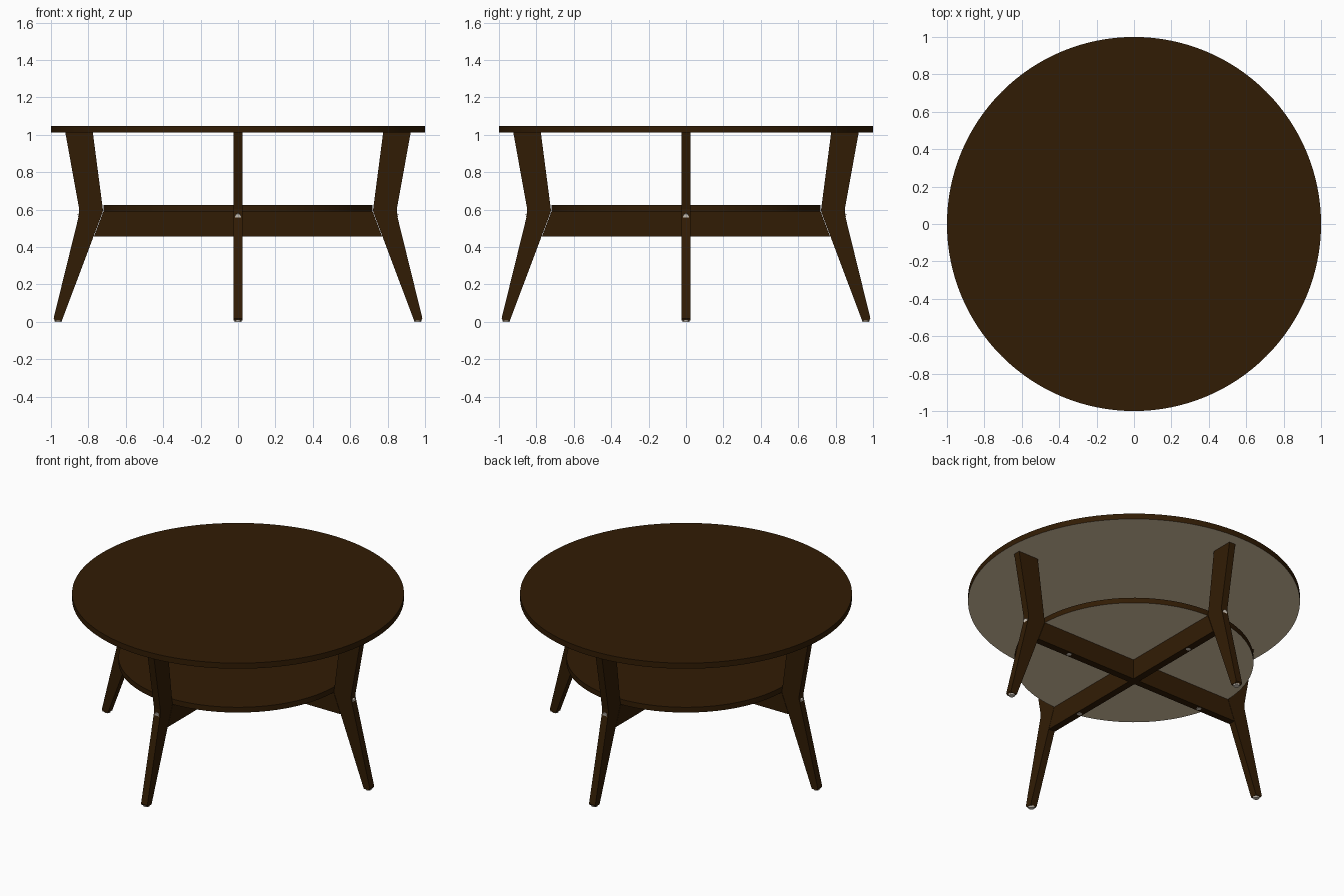
import bpy, bmesh, math
from mathutils import Matrix

if "Cube" in bpy.data.objects:
    bpy.data.objects.remove(bpy.data.objects["Cube"])


def material(name, rgb):
    m = bpy.data.materials.new(name)
    m.diffuse_color = (*rgb, 1)
    m.use_nodes = True
    m.node_tree.nodes["Principled BSDF"].inputs["Base Color"].default_value = m.diffuse_color
    return m


WOOD = material("dark_brown_wood", (0.031, 0.0115, 0.0013))
UNDER = material("raw_board_underside", (0.72, 0.59, 0.40))
METAL = material("light_metal", (0.72, 0.65, 0.56))


def finish(name, bm, mats, smooth=False):
    bmesh.ops.recalc_face_normals(bm, faces=bm.faces)
    me = bpy.data.meshes.new(name)
    bm.to_mesh(me)
    bm.free()
    ob = bpy.data.objects.new(name, me)
    bpy.context.collection.objects.link(ob)
    for m in mats:
        me.materials.append(m)
    if smooth:
        bpy.context.view_layer.objects.active = ob
        ob.select_set(True)
        bpy.ops.object.shade_smooth_by_angle(angle=math.radians(30))
        ob.select_set(False)
    return ob


def disc(name, r, z0, z1):
    # round board: brown on top and rim, raw underneath
    bm = bmesh.new()
    bmesh.ops.create_cone(bm, cap_ends=True, segments=128, radius1=r, radius2=r, depth=z1 - z0,
                          matrix=Matrix.Translation((0, 0, (z0 + z1) / 2)))
    bm.normal_update()
    for f in bm.faces:
        f.material_index = 1 if f.normal.z < -0.5 else 0
    return finish(name, bm, [WOOD, UNDER], True)


def plate(name, profile, thick, angle):
    # x-z profile extruded along y, then turned about z
    bm = bmesh.new()
    face = bm.faces.new([bm.verts.new((x, -thick / 2, z)) for x, z in profile])
    ext = bmesh.ops.extrude_face_region(bm, geom=[face])
    bmesh.ops.translate(bm, vec=(0, thick, 0),
                        verts=[v for v in ext["geom"] if isinstance(v, bmesh.types.BMVert)])
    bmesh.ops.rotate(bm, verts=bm.verts, matrix=Matrix.Rotation(angle, 3, 'Z'))
    return finish(name, bm, [WOOD])


def stud(name, r1, r2, depth, loc, angle, outward=False):
    # small metal screw head or foot glide
    mat = Matrix.Rotation(angle, 4, 'Z') @ Matrix.Translation(loc)
    if outward:
        mat = mat @ Matrix.Rotation(math.radians(104), 4, 'Y')
    bm = bmesh.new()
    bmesh.ops.create_cone(bm, cap_ends=True, segments=20, radius1=r1, radius2=r2, depth=depth, matrix=mat)
    return finish(name, bm, [METAL], True)


# boards
disc("table_top", 1.0, 1.011, 1.048)
disc("lower_shelf", 0.72, 0.589, 0.624)

# crossed beams under the shelf
plate("cross_beam_x", [(-0.770, 0.457), (0.770, 0.457), (0.720, 0.589), (-0.720, 0.589)], 0.046, 0)
for i, a in enumerate((math.pi / 2, -math.pi / 2)):
    plate(f"cross_beam_y_{i}", [(0.023, 0.457), (0.770, 0.457), (0.720, 0.589), (0.023, 0.589)], 0.046, a)

# bent legs with hardware
leg = [(0.776, 1.011), (0.722, 0.597), (0.724, 0.585), (0.941, 0.008), (0.980, 0.008),
       (0.986, 0.018), (0.849, 0.575), (0.849, 0.602), (0.923, 1.011)]
for i in range(4):
    a = i * math.pi / 2
    plate(f"leg_{i}", leg, 0.046, a)
    stud(f"foot_glide_{i}", 0.018, 0.021, 0.010, (0.961, 0, 0.005), a)
    stud(f"leg_screw_{i}", 0.016, 0.016, 0.008, (0.8505, 0, 0.562), a, True)
    stud(f"beam_screw_{i}", 0.015, 0.015, 0.004, (0.51, 0, 0.4575), a)
